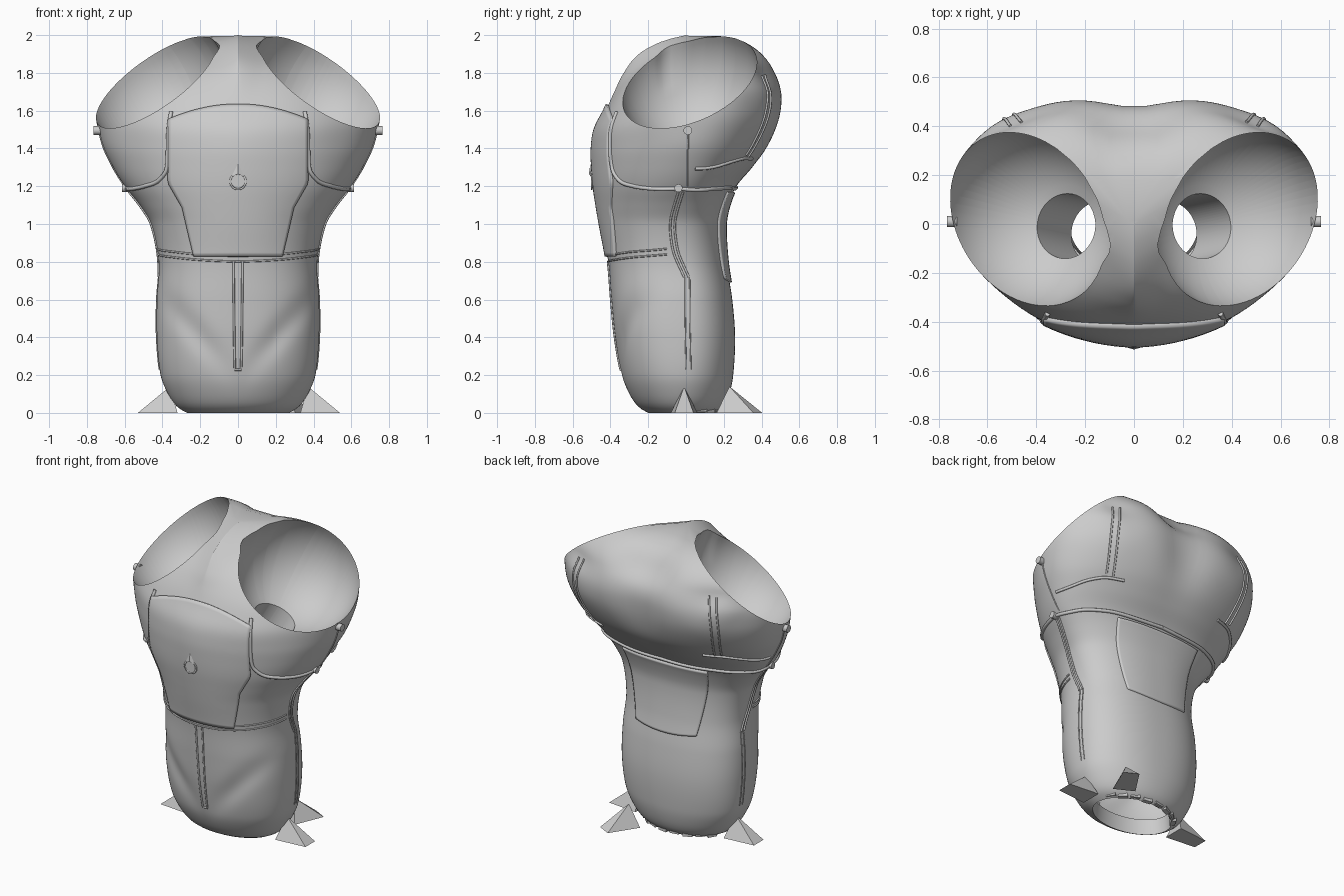
import bpy, bmesh, math
from mathutils import Vector, Matrix
from mathutils.bvhtree import BVHTree

if "Cube" in bpy.data.objects:
    bpy.data.objects.remove(bpy.data.objects["Cube"])

grey = bpy.data.materials.new("plain grey")
grey.use_nodes = True
GREY = (0.6, 0.6, 0.6, 1)
grey.diffuse_color = GREY
grey.node_tree.nodes["Principled BSDF"].inputs["Base Color"].default_value = GREY


def add_mesh(name, bm, smooth=True):
    bmesh.ops.recalc_face_normals(bm, faces=bm.faces)
    me = bpy.data.meshes.new(name)
    bm.to_mesh(me)
    bm.free()
    ob = bpy.data.objects.new(name, me)
    bpy.context.collection.objects.link(ob)
    me.materials.append(grey)
    if smooth:
        bpy.ops.object.select_all(action="DESELECT")
        ob.select_set(True)
        bpy.context.view_layer.objects.active = ob
        bpy.ops.object.shade_smooth_by_angle(angle=math.radians(40))
    return ob


def sample(rows, z):
    """Smooth interpolation of keyed rows whose first value is the height."""
    i = max(k for k in range(len(rows) - 1) if rows[k][0] <= z or k == 0)
    p1, p2 = rows[i], rows[i + 1]
    p0, p3 = rows[max(i - 1, 0)], rows[min(i + 2, len(rows) - 1)]
    h = p2[0] - p1[0]
    t = (z - p1[0]) / h
    out = []
    for a, b, c, d in zip(p0[1:], p1[1:], p2[1:], p3[1:]):
        m1 = (c - a) / (p2[0] - p0[0]) * h
        m2 = (d - b) / (p3[0] - p1[0]) * h
        out.append(b + t * (m1 + t * (3 * (c - b) - 2 * m1 - m2 + t * (m1 + m2 - 2 * (c - b)))))
    return out


def fade(t):
    t = max(0, min(1, 1 - t))
    return t * t * (3 - 2 * t)


# height, half width, front, back
PROFILE = [(0, .27, -.2, .17), (.03, .32, -.25, .2), (.1, .37, -.3, .23), (.2, .41, -.34, .25),
           (.4, .43, -.375, .26), (.6, .43, -.395, .245), (.8, .42, -.412, .215), (1, .46, -.448, .205),
           (1.1, .52, -.465, .225), (1.2, .6, -.48, .27), (1.3, .67, -.488, .36), (1.4, .73, -.49, .44),
           (1.5, .76, -.475, .49), (1.6, .77, -.425, .515), (1.7, .76, -.38, .515), (1.8, .72, -.33, .485),
           (1.9, .62, -.25, .41), (1.97, .5, -.12, .3), (2, .25, 0, .2)]
# height, widest line, front roundness, back roundness
SHAPE = [(0, -.02, 2, 2), (.4, -.02, 2.3, 2.3), (1, -.05, 2.1, 2.3), (1.4, .02, 1.8, 2.1), (1.6, .05, 1.8, 2.5),
         (1.7, .07, 1.6, 2.7), (1.8, .1, 1.3, 2.8), (1.9, .2, 1, 4), (2, .2, 1, 4)]
SEGS, ROWS = 128, 110


def hull_point(z, ang):
    w, front, back = sample(PROFILE, z)
    mid, pf, pb = sample(SHAPE, z)
    s, c = math.sin(ang), math.cos(ang)
    p, d = (pf, mid - front) if c > 0 else (pb, back - mid)
    x = math.copysign(w * abs(s) ** (2 / p), s)
    y = mid - math.copysign(d * abs(c) ** (2 / p), c)
    if c < 0:  # spine groove, deeper between the shoulders
        y -= math.exp(-(x / .16) ** 2) * (.04 * math.exp(-((z - 1.6) / .25) ** 2)
                                          + .08 * math.exp(-((z - 1.88) / .1) ** 2))
    else:      # V-shaped hip creases
        y += .022 * c * math.exp(-((z - .2 - abs(x)) / .09) ** 2) * min(1, abs(x) * 5)
    return Vector((x, y, z))


# torso shell
bm = bmesh.new()
rings = []
for r in range(ROWS + 1):
    z = 2 * r / ROWS
    rings.append([bm.verts.new(hull_point(z, math.tau * (k + .5) / SEGS)) for k in range(SEGS)])


def bridge(a, b):
    for k in range(len(a)):
        n = (k + 1) % len(a)
        bm.faces.new((a[k], a[n], b[n], b[k]))


for low, high in zip(rings, rings[1:]):
    bridge(low, high)
bm.faces.new(rings[-1])
lip = [bm.verts.new((v.co.x * .96, v.co.y * .96, .1)) for v in rings[0]]
bridge(lip, rings[0])

# shoulder openings, with a round socket and a sleeve inside each
RADIUS = .378
for side in (-1, 1):
    centre = Vector((.435 * side, .02, 1.75))
    normal = Vector((.71 * side, -.45, 1)).normalized()
    cut = bmesh.ops.bisect_plane(bm, geom=bm.verts[:] + bm.edges[:] + bm.faces[:], dist=1e-5,
                                 plane_co=centre, plane_no=normal, clear_outer=True)
    u = normal.orthogonal().normalized()
    w = normal.cross(u)

    def polar(co):
        d = co - centre
        return math.atan2(d.dot(w), d.dot(u)), math.hypot(d.dot(w), d.dot(u))

    rim = [g for g in cut["geom_cut"] if isinstance(g, bmesh.types.BMVert)]
    rim.sort(key=lambda v: polar(v.co)[0])
    # draw the shell in to a round rim, easing out away from it
    ends = [polar(v.co) for v in rim]
    ends = [(ends[-1][0] - math.tau, ends[-1][1])] + ends + [(ends[0][0] + math.tau, ends[0][1])]
    for v in bm.verts:
        depth = (centre - v.co).dot(normal)
        if v.co.x * side <= 0 or depth > .35:
            continue
        ang, rad = polar(v.co)
        n = next(k for k in range(1, len(ends)) if ends[k][0] >= ang)
        (a0, r0), (a1, r1) = ends[n - 1], ends[n]
        edge = r0 + (r1 - r0) * (ang - a0) / max(a1 - a0, 1e-6)
        ease = fade(depth / .35) * fade((rad - edge) / .3) * min(1, abs(v.co.x) / .1)
        flat = v.co - centre + normal * depth
        v.co += flat * ease * (RADIUS / edge - 1)
    axis = Vector((-.165 * side, -.03, -.33)).normalized()
    arms = [v.co - centre for v in rim]
    prev, steps = rim, 16
    for k in range(1, steps + 1):
        t = k / steps
        ring = []
        for arm in arms:
            out = (arm - axis * arm.dot(axis)).normalized()
            ang = arm.angle(axis) * (1 - t) + .36 * t
            rad = arm.length + (RADIUS - arm.length) * min(1, t * 2)
            ring.append(bm.verts.new(centre + (axis * math.cos(ang) + out * math.sin(ang)) * rad))
        bridge(prev, ring)
        prev = ring
    sleeve = [bm.verts.new(v.co + Vector((-.14 * side, -.03, -.25))) for v in prev]
    bridge(prev, sleeve)
bm.normal_update()
bvh = BVHTree.FromBMesh(bm)
add_mesh("torso_shell", bm)


def panel(name, side, thickness, z_low, z_high, half_width, cols=40, rows=36):
    """Raised plate wrapped on the front (side -1) or back (side 1)."""
    bm = bmesh.new()
    grid = []
    for r in range(rows + 1):
        s = r / rows
        line = []
        for c in range(cols + 1):
            k = 2 * c / cols - 1
            x = k * half_width(s)
            z = z_low(k) + s * (z_high(k) - z_low(k))
            hit = bvh.ray_cast(Vector((x, side * 2, z)), Vector((0, -side, 0)))[0]
            line.append(bm.verts.new(hit))
        grid.append(line)
    for a, b in zip(grid, grid[1:]):
        for c in range(cols):
            bm.faces.new((a[c], a[c + 1], b[c + 1], b[c]))
    ob = add_mesh(name, bm)
    mod = ob.modifiers.new("thickness", "SOLIDIFY")
    mod.thickness, mod.offset = thickness, 0


def belly_width(s):
    if s < .36:
        return .23 + .06 * s / .36
    return min(.365, .29 + .075 * (s - .36) / .18)


panel("belly_panel", -1, .03, lambda k: .83, lambda k: 1.63 - .08 * k * k, belly_width)
panel("lower_back_panel", 1, .024, lambda k: .69 + .02 * k * k, lambda k: 1.17,
      lambda s: .22 + .09 * s)


def seam(name, pts, radius=.006, sides=(-1, 1)):
    """Raised piping snapped to the shell."""
    pts = [Vector(p) for p in pts]
    for side in sides:
        path = []
        for a, b in zip(pts, pts[1:]):
            path += [a.lerp(b, k / 12) for k in range(12)]
        path.append(pts[-1])
        for _ in range(16):  # round the corners
            path = path[:1] + [(a + b * 2 + c) / 4 for a, b, c in zip(path, path[1:], path[2:])] + path[-1:]
        cu = bpy.data.curves.new(name, "CURVE")
        cu.dimensions = "3D"
        cu.bevel_depth, cu.bevel_resolution, cu.use_fill_caps = radius, 2, True
        sp = cu.splines.new("POLY")
        sp.points.add(len(path) - 1)
        for pt, p in zip(sp.points, path):
            hit, out = bvh.find_nearest(Vector((p.x * side, p.y, p.z)))[:2]
            pt.co = (*(hit + out * .002), 1)
        cu.materials.append(grey)
        bpy.context.collection.objects.link(bpy.data.objects.new(name, cu))


# shoulder cup edges and straps
seam("cup_edge", [(.36, -.38, 1.6), (.37, -.4, 1.4), (.37, -.38, 1.28), (.42, -.33, 1.22), (.52, -.2, 1.2),
                  (.6, -.03, 1.19), (.52, .15, 1.18), (.35, .25, 1.18), (0, .27, 1.19)], .011)
seam("cup_side_line", [(.76, .01, 1.49), (.67, .01, 1.3), (.6, .01, 1.2)], .004)
seam("back_ledge", [(.66, .05, 1.29), (.6, .25, 1.3), (.5, .34, 1.32), (.38, .38, 1.32)], .009)
for shift in (0, .05):
    seam("back_strap", [(.52 - shift, .44, 1.8), (.55 - shift, .45, 1.6), (.5 - shift, .35, 1.34)])
# waist, fly and side piping
for drop in (0, .03):
    seam("waist_line", [(0, -.42, .83 - drop), (.2, -.38, .84 - drop), (.35, -.28, .855 - drop),
                        (.42, -.1, .87 - drop)], .005)
seam("fly_edge", [(.024, -.41, .8), (.018, -.36, .23)])
seam("fly_end", [(-.02, -.36, .225), (.02, -.36, .225)], .006, (1,))
for shift in (0, .025):
    seam("side_piping", [(.58, shift - .04, 1.17), (.47, shift - .09, 1), (.42, shift - .07, .85),
                         (.42, shift - .01, .72)])
    seam("hip_piping", [(.42, shift - .005, .72), (.43, shift - .005, .5), (.41, shift, .23)], .003)


def cylinder(name, pos, radius, depth, axis):
    bm = bmesh.new()
    bmesh.ops.create_cone(bm, cap_ends=True, segments=20, radius1=radius, radius2=radius, depth=depth,
                          matrix=Matrix.Translation(pos) @ Matrix.Rotation(math.pi / 2, 4, axis))
    add_mesh(name, bm)


for side in (-1, 1):
    cylinder("shoulder_peg", (.745 * side, .01, 1.495), .023, .04, "Y")
    cylinder("rib_peg", (.59 * side, -.04, 1.19), .021, .05, "Y")

# navel button with a raised ring and a pointed hood
cylinder("navel_button", (0, -.488, 1.225), .036, .03, "X")
bm = bmesh.new()
outer = [bm.verts.new((math.sin(a) * .046, -.503, 1.225 + math.cos(a) * .046))
         for a in (math.tau * k / 28 for k in range(28))]
inner = [bm.verts.new((v.co.x * .8, v.co.y, 1.225 + (v.co.z - 1.225) * .8)) for v in outer]
bridge(outer, inner)
add_mesh("navel_ring", bm).modifiers.new("thickness", "SOLIDIFY").thickness = .008
bm = bmesh.new()
tip, low = bm.verts.new((0, -.506, 1.32)), bm.verts.new((0, -.514, 1.265))
left, right = bm.verts.new((-.035, -.503, 1.25)), bm.verts.new((.035, -.503, 1.25))
bm.faces.new((tip, left, low))
bm.faces.new((tip, low, right))
add_mesh("navel_hood", bm, False)


# base spikes
def spike(name, pos, angle):
    bm = bmesh.new()
    base = [bm.verts.new(p) for p in ((-.04, -.07, 0), (.17, -.05, 0), (.17, .05, 0), (-.04, .07, 0))]
    apex = bm.verts.new((0, 0, .14))
    bm.faces.new(base)
    for k in range(4):
        bm.faces.new((base[k], base[(k + 1) % 4], apex))
    bm.transform(Matrix.Translation(pos) @ Matrix.Rotation(angle, 4, "Z"))
    add_mesh(name, bm, False)


spike("left_spike", (.37, -.01, 0), 0)
spike("right_spike", (-.36, -.01, 0), math.pi)
spike("back_spike", (.26, .23, 0), math.radians(62))

# broken tabs under the back rim
for k in range(8):
    ang = math.pi + (k - 3.5) * .3
    bm = bmesh.new()
    bmesh.ops.create_cube(bm, size=1, matrix=Matrix.Translation((
        math.sin(ang) * .28, -.02 - math.cos(ang) * .195, .025)) @ Matrix.Rotation(ang, 4, "Z")
        @ Matrix.Diagonal((.06, .03, .05 if k % 2 else .04, 1)))
    add_mesh("rim_tab", bm, False)
